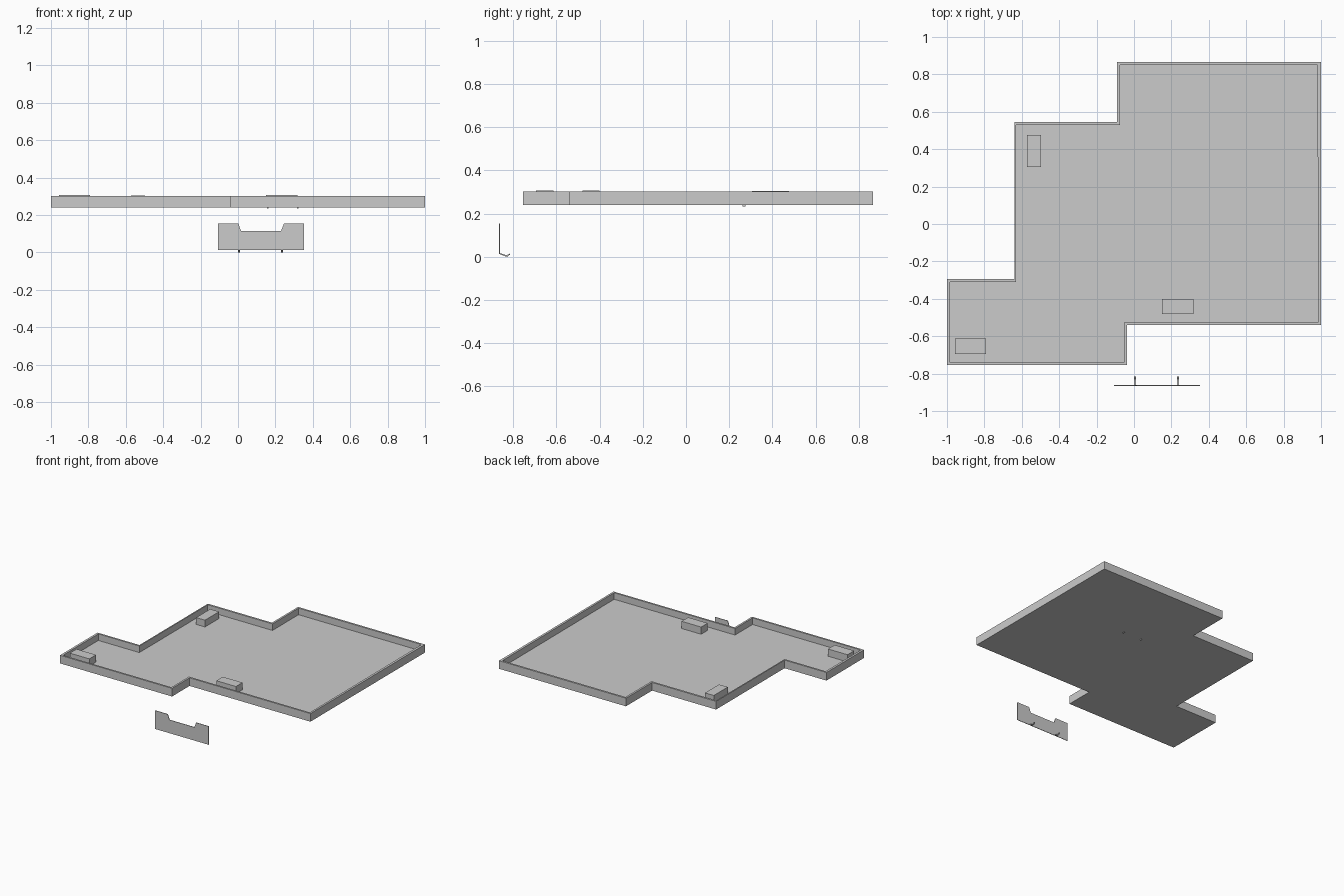
import bpy, bmesh
from mathutils import Vector

if "Cube" in bpy.data.objects:
    bpy.data.objects.remove(bpy.data.objects["Cube"])


def prism(name, pts, vec):
    """Extrude a closed 3D profile along vec."""
    bm = bmesh.new()
    face = bm.faces.new([bm.verts.new(p) for p in pts])
    new = bmesh.ops.extrude_face_region(bm, geom=[face])
    bmesh.ops.translate(bm, vec=Vector(vec),
                        verts=[g for g in new["geom"] if isinstance(g, bmesh.types.BMVert)])
    bmesh.ops.recalc_face_normals(bm, faces=bm.faces)
    return finish(name, bm)


def finish(name, bm):
    me = bpy.data.meshes.new(name)
    bm.to_mesh(me)
    bm.free()
    ob = bpy.data.objects.new(name, me)
    bpy.context.collection.objects.link(ob)
    return ob


def box(name, x0, x1, y0, y1, z0, z1):
    return prism(name, [(x0, y0, z0), (x1, y0, z0), (x1, y1, z0), (x0, y1, z0)],
                 (0, 0, z1 - z0))


# Stepped roof tray: outer wall, rim, inner wall, deck and underside
outer = [(-1, -.755), (-.038, -.755), (-.038, -.54), (1, -.54), (1, .865),
         (-.09, .865), (-.09, .545), (-.64, .545), (-.64, -.295), (-1, -.295)]
inner = [(-.983, -.741), (-.053, -.741), (-.053, -.526), (.985, -.526), (.981, .85),
         (-.075, .85), (-.075, .53), (-.631, .53), (-.631, -.309), (-.983, -.309)]
BOTTOM, DECK, RIM = .24, .252, .303
bm = bmesh.new()
rings = [[bm.verts.new((x, y, z)) for x, y in pts]
         for pts, z in ((outer, BOTTOM), (outer, RIM), (inner, RIM), (inner, DECK))]
for lo, hi in zip(rings, rings[1:]):
    for i in range(len(lo)):
        j = (i + 1) % len(lo)
        bm.faces.new((lo[i], lo[j], hi[j], hi[i]))
bm.faces.new(rings[0][::-1])
bm.faces.new(rings[-1])
bmesh.ops.recalc_face_normals(bm, faces=bm.faces)
finish("roof_tray", bm)

# Rooftop units
for i, (x0, x1, y0, y1, top) in enumerate([
        (-.573, -.497, .305, .477, .305),
        (.15, .318, -.48, -.4, .308),
        (-.958, -.79, -.695, -.613, .308)]):
    box(f"roof_unit_{i + 1}", x0, x1, y0, y1, DECK, top)

# Small lugs under the roof
for i, x in enumerate((.16, .32)):
    box(f"underside_lug_{i + 1}", x - .004, x + .004, .262, .276, .234, BOTTOM)

# Notched front panel
profile = [(-.108, .012), (.354, .012), (.354, .155), (.246, .155), (.23, .115),
           (.016, .115), (.002, .155), (-.108, .155)]
prism("front_panel", [(x, -.865, z) for x, z in profile], (0, .004, 0))

# Bent brackets behind the panel
bend = [(-.862, .018), (-.84, .01), (-.828, .008), (-.815, .016),
        (-.815, .01), (-.828, 0), (-.84, .003), (-.862, .012)]
for i, x in enumerate((.001, .229)):
    prism(f"panel_bracket_{i + 1}", [(x, y, z) for y, z in bend], (.011, 0, 0))
